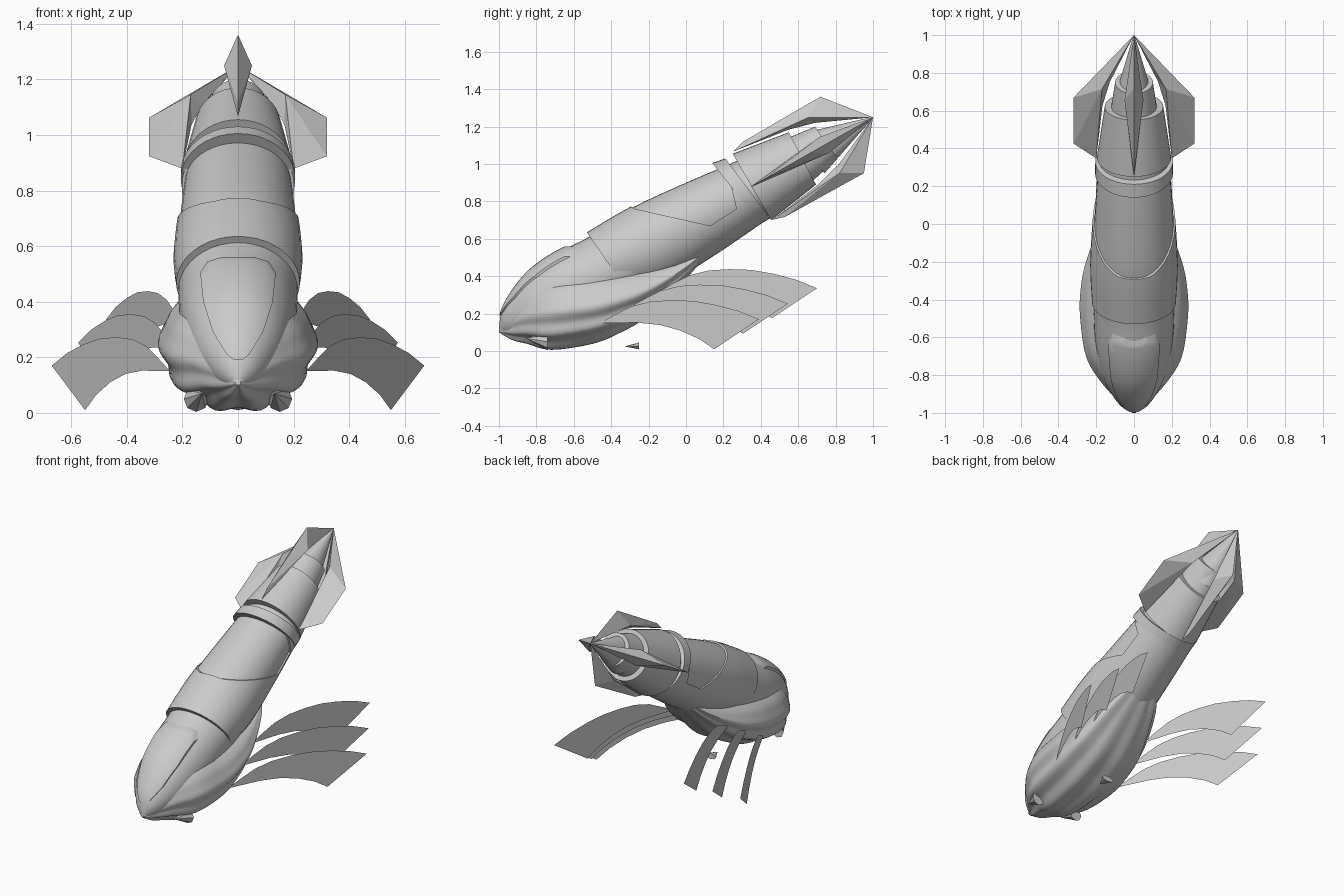
import bpy, bmesh, math
from mathutils import Vector

cube = bpy.data.objects.get("Cube")
if cube:
    bpy.data.objects.remove(cube, do_unlink=True)

grey = bpy.data.materials.new("light_grey")
grey.use_nodes = True
COLOUR = (0.6, 0.6, 0.6, 1)
grey.diffuse_color = COLOUR
grey.node_tree.nodes["Principled BSDF"].inputs["Base Color"].default_value = COLOUR


def make(name, verts, faces, smooth=True):
    """Mesh object from points and faces, with consistent normals."""
    mesh = bpy.data.meshes.new(name)
    mesh.from_pydata(verts, [], faces)
    bm = bmesh.new()
    bm.from_mesh(mesh)
    bmesh.ops.recalc_face_normals(bm, faces=bm.faces)
    bm.to_mesh(mesh)
    bm.free()
    obj = bpy.data.objects.new(name, mesh)
    bpy.context.collection.objects.link(obj)
    mesh.materials.append(grey)
    if smooth:
        finish(obj)
    return obj


def finish(obj):
    bpy.ops.object.select_all(action="DESELECT")
    obj.select_set(True)
    bpy.context.view_layer.objects.active = obj
    bpy.ops.object.shade_smooth_by_angle(angle=math.radians(35))


def refine(rows, steps=4):
    """Smooth curve through the section rows."""
    out = []
    for i in range(len(rows) - 1):
        p0, p1 = rows[max(i - 1, 0)], rows[i]
        p2, p3 = rows[i + 1], rows[min(i + 2, len(rows) - 1)]
        for k in range(steps):
            t = k / steps
            out.append([0.5 * (2 * b + (c - a) * t + (2 * a - 5 * b + 4 * c - d) * t * t
                               + (3 * b - a - 3 * c + d) * t ** 3)
                        for a, b, c, d in zip(p0, p1, p2, p3)])
    return out + [rows[-1]]


def loft(name, rows, lobes=0.0, grow=0.0, sides=40):
    """Skin over elliptical sections: top y, top z, bottom y, bottom z, half width."""
    rows = refine(rows) if len(rows) > 2 else rows
    verts = []
    for yt, zt, yb, zb, w in rows:
        top, low = Vector((0, yt, zt)), Vector((0, yb, zb))
        mid, half = (top + low) / 2, (top - low) / 2
        half += half.normalized() * grow
        for i in range(sides):
            a = math.tau * i / sides
            r = 1 + lobes * math.cos(10 * a) * max(0, min(1, 0.5 - math.sin(a)))
            verts.append(mid + half * math.sin(a) * r
                         + Vector(((w + grow) * math.cos(a) * r, 0, 0)))
    faces = [tuple(range(sides)), tuple(range(len(verts) - sides, len(verts)))]
    for j in range(len(rows) - 1):
        for i in range(sides):
            a, b = j * sides + i, j * sides + (i + 1) % sides
            faces.append((a, b, b + sides, a + sides))
    return make(name, verts, faces)


def prism(name, near, far):
    n = len(near)
    faces = [tuple(range(n)), tuple(range(n, 2 * n))]
    faces += [(i, (i + 1) % n, n + (i + 1) % n, n + i) for i in range(n)]
    return make(name, near + far, faces, False)


def cut(obj, cutter, operation):
    cutter.hide_render = True
    mod = obj.modifiers.new("cut", "BOOLEAN")
    mod.object, mod.operation, mod.solver = cutter, operation, "EXACT"
    bpy.context.view_layer.objects.active = obj
    bpy.ops.object.modifier_apply(modifier=mod.name)
    bpy.data.objects.remove(cutter, do_unlink=True)
    finish(obj)


# Inner body, from the nose to the tail sleeve
core = [(-1, .125, -.995, .1, .008), (-.985, .21, -.93, .08, .07),
        (-.93, .31, -.82, .08, .13), (-.84, .42, -.7, .1, .175),
        (-.7, .52, -.5, .15, .207), (-.5, .62, -.3, .25, .215),
        (-.3, .76, -.1, .38, .22), (0, .9, .15, .53, .206),
        (.2, .985, .42, .71, .188), (.3, 1.03, .5, .76, .175)]
loft("body_core", core)

# Raised face plate
outline = [(.06, .56), (.11, .545), (.136, .505), (.125, .4), (.09, .29), (.04, .21), (.015, .19)]
outline += [(-x, z) for x, z in reversed(outline)]
canopy = loft("face_plate", core, grow=.012)
cut(canopy, prism("plate_cutter", [(x, -1.2, z) for x, z in outline],
                  [(x, -.48, z) for x, z in outline]), "INTERSECT")

# Outer mantle shell with the recessed back panel
shell = loft("mantle_shell", [(-.53, .635, -.3, .3, .222), (-.3, .77, -.1, .36, .232),
                              (0, .912, .15, .51, .215), (.17, .99, .4, .68, .2)])
recess = [(-.3, .78), (-.28, .762), (.13, .67), (.27, .76), (.19, 1.1), (-.3, 1.1)]
cut(shell, prism("recess_cutter", [(-.5, y, z) for y, z in recess],
                 [(.5, y, z) for y, z in recess]), "DIFFERENCE")

# Folded lower hull
loft("lower_hull", [(-1, .12, -1, .1, .01), (-.93, .25, -.93, .06, .085),
                    (-.85, .335, -.85, .04, .16), (-.7, .415, -.72, .008, .245),
                    (-.5, .435, -.5, .04, .278), (-.35, .45, -.35, .1, .276),
                    (-.2, .47, -.2, .19, .248), (0, .51, 0, .385, .17),
                    (.12, .58, .12, .53, .08)], lobes=.05, sides=80)

# Ring and tail sleeves
loft("tail_ring", [(.14, 1.005, .4, .68, .206), (.21, 1.03, .45, .71, .205)])
loft("tail_sleeve", [(.25, 1.055, .455, .7, .197), (.55, 1.17, .695, .89, .155)])
loft("tail_inner_sleeve", [(.45, 1.1, .6, .84, .135), (.69, 1.2, .81, 1.03, .1)])
loft("tail_cone", [(.6, 1.16, .74, .95, .1), (.995, 1.252, 1, 1.247, .003)])

# Tail fins, laid out by distance from the tail tip and from the axis
TIP, AXIS = Vector((0, 1, 1.25)), Vector((0, .87, .495))
UP, SIDE = Vector((0, -.495, .87)), Vector((1, 0, 0))


def tail_fin(name, out, across, edge):
    at = lambda s, r, t=0: TIP + AXIS * s + out * r + across * t
    a, b, c = (at(*p) for p in edge)
    verts = [a, b, c, TIP, at(-.43, .167), at(-.285, .128), at(-.3, .17, .05), at(-.3, .17, -.05)]
    faces = []
    for ridge in (6, 7):
        faces += [(0, 1, ridge), (1, 2, ridge), (2, 3, ridge),
                  (3, 5, ridge), (5, 4, ridge), (4, 0, ridge)]
    make(name, verts, faces, False)


tall = [(-.74, .21), (-.67, .23), (-.19, .235)]
wide = [(-.75, .2), (-.66, .32), (-.38, .32)]
tail_fin("top_tail_fin", UP, SIDE, tall)
tail_fin("bottom_tail_fin", -UP, SIDE, tall)
tail_fin("left_tail_fin", SIDE, UP, wide)
tail_fin("right_tail_fin", -SIDE, UP, wide)

# Three thin arm blades on each side: distance back from the root, height
blade = [(0, .15), (.08, .195), (.17, .24), (.27, .265), (.38, .272), (.5, .268),
         (.62, .247), (.74, .215), (.85, .17), (.61, .01), (.53, .065), (.43, .11),
         (.32, .14), (.2, .152)]
blades = [("front", .67, 2.0), ("middle", .575, 2.45), ("rear", .475, 3.1)]
for i, (place, tip_x, slope) in enumerate(blades):
    for side, sign in (("left", 1), ("right", -1)):
        points = [(sign * (tip_x - (.85 - d) / slope), -.46 + d + .155 * i, z + .083 * i)
                  for d, z in blade]
        make(f"{place}_{side}_arm_blade", points, [tuple(range(len(points)))], False)


# Small pointed parts: siphon below, tentacle tips under the nose
def cone(name, tip, base, rx, rz, sides=8):
    ring = [(base[0] + rx * math.cos(math.tau * i / sides), base[1],
             base[2] + rz * math.sin(math.tau * i / sides)) for i in range(sides)]
    faces = [(i, (i + 1) % sides, sides) for i in range(sides)] + [tuple(range(sides))]
    make(name, ring + [tip], faces, False)


cone("siphon", (0, -.33, .025), (0, -.25, .028), .045, .018)
for side, sign in (("left", 1), ("right", -1)):
    cone(f"{side}_tentacle_tip", (sign * .13, -.86, .07), (sign * .15, -.74, .05), .045, .046)
